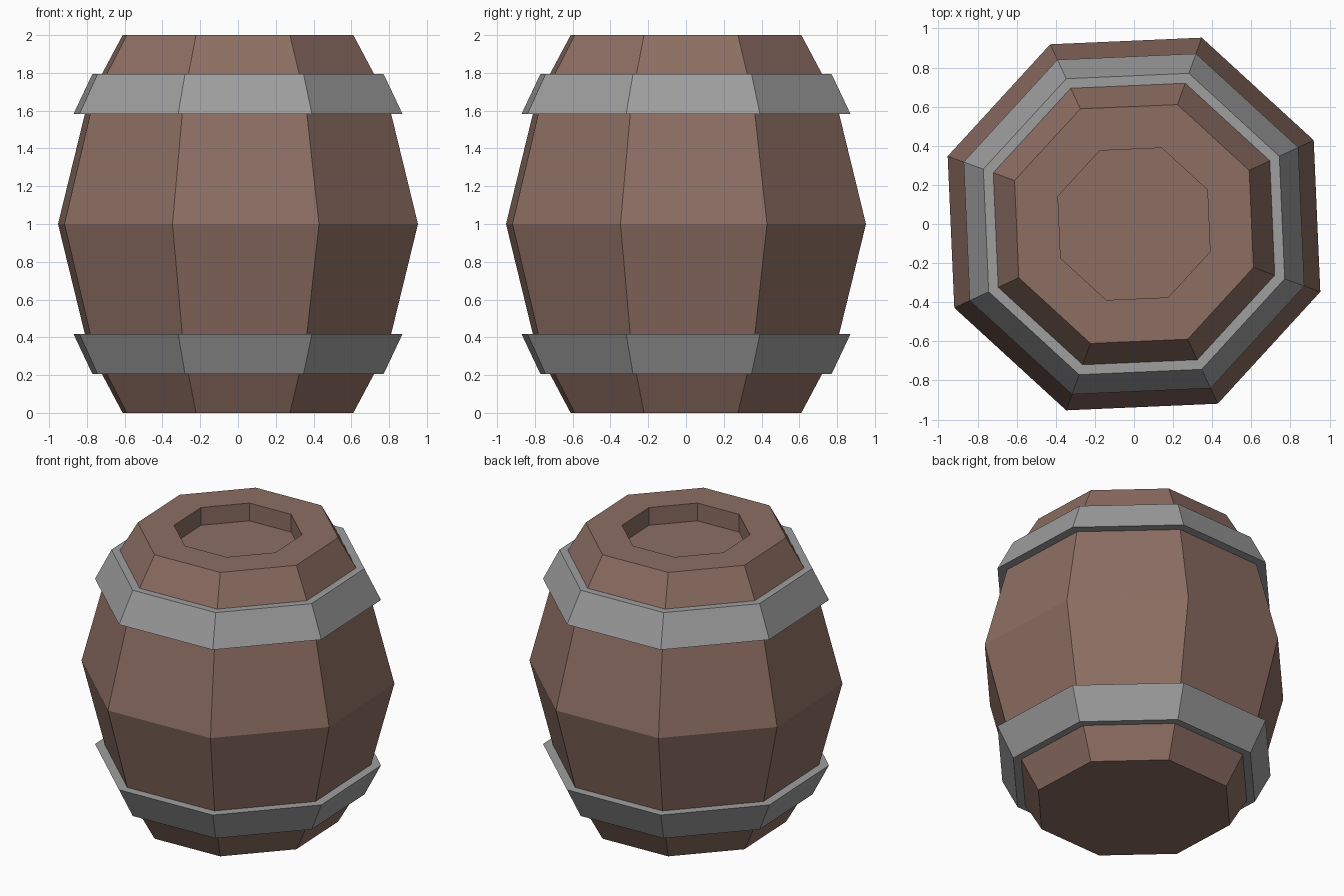
import bpy, bmesh, math

if "Cube" in bpy.data.objects:
    bpy.data.objects.remove(bpy.data.objects["Cube"])

SIDES = 8
TURN = math.radians(25)  # the octagon is turned off the axes


def material(name, rgb):
    m = bpy.data.materials.new(name)
    m.diffuse_color = (*rgb, 1)
    m.use_nodes = True
    m.node_tree.nodes["Principled BSDF"].inputs["Base Color"].default_value = m.diffuse_color
    return m


wood = material("brown wood", (0.266, 0.156, 0.125))
iron = material("grey iron", (0.342, 0.342, 0.342))


def lathe(name, profile, mat, caps=False):
    """Spin an (r, z) profile, listed bottom to top, into a flat-faced ring."""
    bm = bmesh.new()
    rings = []
    for r, z in profile:
        angles = [TURN + i * math.tau / SIDES for i in range(SIDES)]
        rings.append([bm.verts.new((r * math.cos(a), r * math.sin(a), z)) for a in angles])
    for low, high in zip(rings, rings[1:]):
        for i in range(SIDES):
            j = (i + 1) % SIDES
            bm.faces.new((low[i], low[j], high[j], high[i]))
    if caps:
        bm.faces.new(rings[0][::-1])
        bm.faces.new(rings[-1])
    mesh = bpy.data.meshes.new(name)
    bm.to_mesh(mesh)
    bm.free()
    mesh.materials.append(mat)
    obj = bpy.data.objects.new(name, mesh)
    bpy.context.collection.objects.link(obj)
    return obj


# Staved body with a recessed lid well in the top
lathe("barrel_body", [(0.65, 0), (0.766, 0.205), (0.863, 0.418), (1.014, 1),
                      (0.863, 1.582), (0.766, 1.795), (0.65, 2),
                      (0.414, 2), (0.414, 1.875)], wood, caps=True)

# Hoops: raised bands whose inner edges sit on the staves
hoop = [(0.766, 0.205), (0.82, 0.205), (0.927, 0.418), (0.863, 0.418)]
lathe("lower_hoop", hoop, iron)
lathe("upper_hoop", [(r, 2 - z) for r, z in reversed(hoop)], iron)
